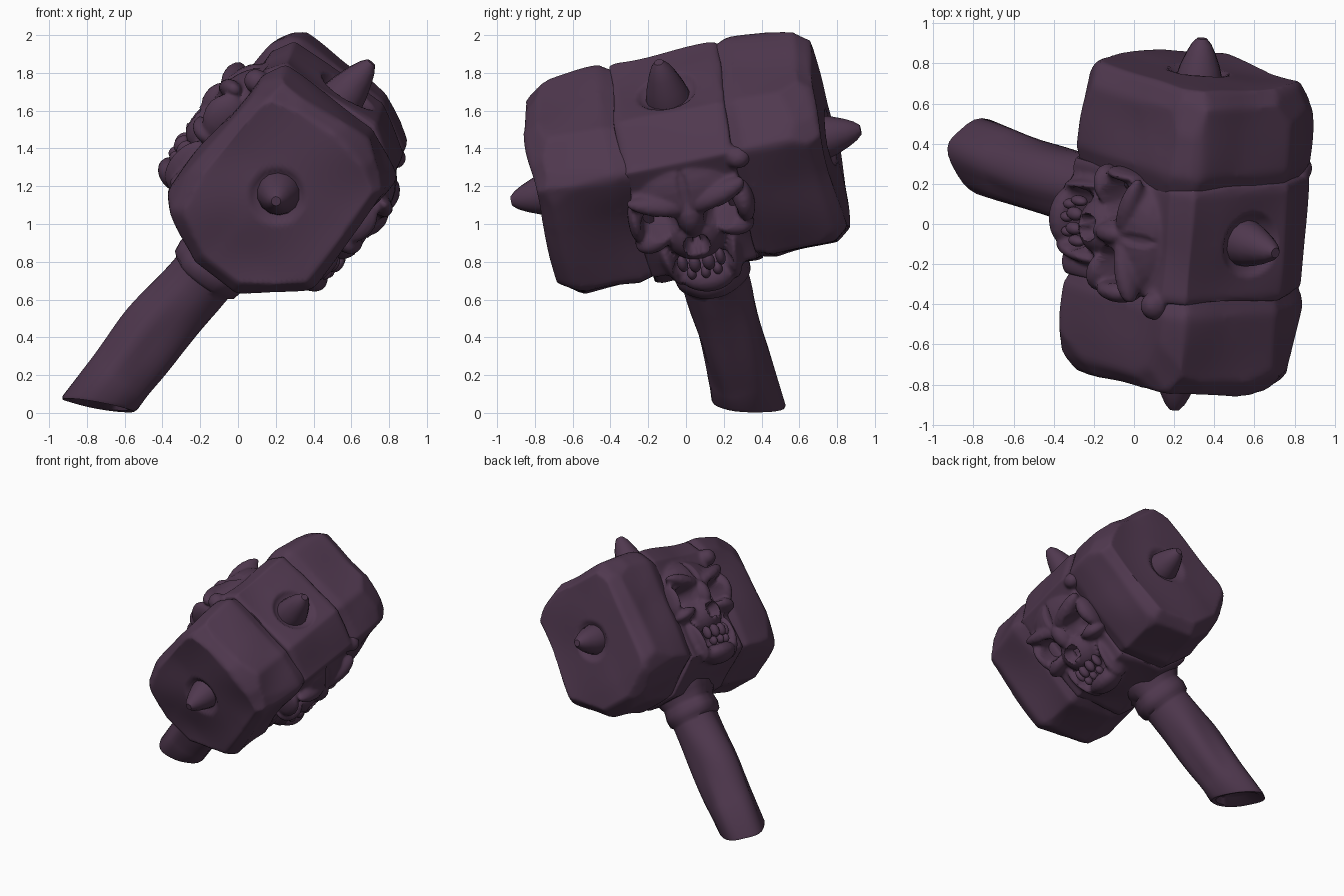
import bpy, bmesh, math, random
from mathutils import Vector, Matrix, noise

if "Cube" in bpy.data.objects:
    bpy.data.objects.remove(bpy.data.objects["Cube"])

# Hammer frame: local X along the head, Z up the handle, Y towards the upper face
A = Vector((.073, .977, .2)).normalized()
U = Vector((.61, -.203, .766))
U = (U - A * U.dot(A)).normalized()
Y = U.cross(A)
M = Matrix.Translation((.27, 0, 1.31)) @ Matrix((A, Y, U)).transposed().to_4x4()
random.seed(5)

stone = bpy.data.materials.new("dark purple stone")
stone.diffuse_color = (.08, .04, .078, 1)
stone.use_nodes = True
stone.node_tree.nodes["Principled BSDF"].inputs["Base Color"].default_value = stone.diffuse_color


def finish(name, me, angle=50):
    me.materials.clear()
    me.materials.append(stone)
    me.shade_smooth()
    me.set_sharp_from_angle(angle=math.radians(angle))
    ob = bpy.data.objects.new(name, me)
    bpy.context.collection.objects.link(ob)
    return ob


def to_mesh(bm, name):
    bmesh.ops.recalc_face_normals(bm, faces=bm.faces)
    me = bpy.data.meshes.new(name)
    bm.to_mesh(me)
    bm.free()
    return me


def hull(bm, profile, stations, chips=0):
    """Convex block: the profile scaled at each station along X, with corners chipped off."""
    pts = [Vector((x, -w * s, u * s)) for x, s in stations for w, u in profile]
    res = bmesh.ops.convex_hull(bm, input=[bm.verts.new(p) for p in pts])
    bmesh.ops.delete(bm, geom=res["geom_interior"], context='VERTS')
    outer = stations[-1][0]
    for i in range(chips):
        t = random.uniform(0, math.tau)
        d = Vector((math.copysign(random.uniform(-.1, .9), outer), math.cos(t), math.sin(t))).normalized()
        far = max(v.co.dot(d) for v in bm.verts)
        cut = bmesh.ops.bisect_plane(bm, geom=bm.verts[:] + bm.edges[:] + bm.faces[:], clear_outer=True,
                                     plane_co=d * (far - random.uniform(.01, .03)), plane_no=d)
        bmesh.ops.holes_fill(bm, edges=[e for e in bm.edges if e.is_boundary], sides=0)


def blob(bm, c, r, tilt=0):
    mat = Matrix.Translation(c) @ Matrix.Rotation(tilt, 4, 'Y') @ Matrix.Diagonal((*r, 1))
    bmesh.ops.create_uvsphere(bm, u_segments=20, v_segments=12, radius=1, matrix=mat)


def sculpt(name, bm, voxel, smooth, amp, freq, dents):
    """Fuse the parts, soften them, roughen the stone and press in the dents."""
    ob = finish(name, to_mesh(bm, name))
    mod = ob.modifiers.new("fuse", 'REMESH')
    mod.mode, mod.voxel_size = 'VOXEL', voxel
    mod = ob.modifiers.new("soften", 'SMOOTH')
    mod.factor, mod.iterations = .5, smooth
    dg = bpy.context.evaluated_depsgraph_get()
    me = bpy.data.meshes.new_from_object(ob.evaluated_get(dg))
    bpy.data.objects.remove(ob)
    normals = [v.normal.copy() for v in me.vertices]
    for v, n in zip(me.vertices, normals):
        p = v.co.copy()
        v.co += n * amp * noise.noise((p + Vector((7.3, 2.1, 4.7))) * freq)
        for axis, c, r, depth in dents:
            e, d = Vector(axis), p - Vector(c)
            if d.dot(e) < -.12:
                continue
            d -= e * d.dot(e)
            k = math.sqrt(sum((d[i] / r[i]) ** 2 for i in range(3)))
            if k < 1:
                v.co -= e * depth * (1 - k ** 5)
    me.transform(M)
    return finish(name, me, 60)


def loft(name, rings, angle=50):
    bm = bmesh.new()
    loops = [[bm.verts.new(p) for p in ring] for ring in rings]
    for a, b in zip(loops, loops[1:]):
        for i in range(len(a)):
            j = (i + 1) % len(a)
            bm.faces.new((a[i], a[j], b[j], b[i]))
    bm.faces.new(loops[0][::-1])
    bm.faces.new(loops[-1])
    return finish(name, to_mesh(bm, name), angle)


def circle(r, z, n):
    return [Vector((r * math.cos(t * math.tau / n), r * math.sin(t * math.tau / n), z)) for t in range(n)]


# End blocks of the head, dished around the end spikes
profile = [(-.43, .37), (-.36, .48), (.2, .51), (.45, .37), (.46, -.34),
           (.17, -.585), (-.12, -.585), (-.44, -.4)]
for s, name in ((-1, "front_head_block"), (1, "back_head_block")):
    bm = bmesh.new()
    hull(bm, profile, [(s * .2, .9), (s * .295, .95), (s * .36, 1.015), (s * .7, 1), (s * .78, .88)], 16)
    sculpt(name, bm, .02, 3, .035, 2.3, [((s, 0, 0), (s * .8, 0, -.01), (1, .15, .15), .035)])

# Middle block with a skull on both faces
bm = bmesh.new()
hull(bm, profile, [(-.295, 1), (-.26, 1.02), (.26, 1.02), (.295, 1)])
dents = [((0, 0, 1), (0, 0, .55), (.165, .165, 1), .04)]
for s in (-1, 1):
    out = (0, s, 0)
    blob(bm, (0, s * .41, .12), (.31, .13, .23))         # cranium
    blob(bm, (0, s * .44, -.12), (.16, .14, .15))        # upper jaw
    blob(bm, (0, s * .43, -.4), (.16, .125, .085))       # chin
    blob(bm, (0, s * .52, .04), (.05, .06, .1))          # nose bridge
    blob(bm, (-s * .32, s * .43, .32), (.07, .07, .06))  # horn stub
    for m in (-1, 1):
        blob(bm, (m * .16, s * .5, .165), (.17, .065, .05), -.3 * m)       # brow
        blob(bm, (m * .22, s * .46, -.075), (.11, .1, .06), .25 * m)       # cheekbone
        blob(bm, (m * .295, s * .45, .05), (.05, .1, .13))                 # temple
        blob(bm, (m * .17, s * .41, -.29), (.05, .12, .17), .15 * m)       # jaw side
        dents.append((out, (m * .165, s * .5, .045), (.1, 1, .09), .14))   # eye socket
        dents.append((out, (m * .024, s * .5, -.105), (.042, 1, .06), .08))  # nostril
    dents.append((out, (0, s * .5, .24), (.03, 1, .1), .02))               # forehead crease
    dents.append((out, (0, s * .5, -.285), (.16, 1, .06), .09))            # mouth
sculpt("middle_block_with_skulls", bm, .014, 3, .03, 2.6, dents)

# Teeth, upper and lower rows on both skulls
bm = bmesh.new()
for s in (-1, 1):
    for x, r in ((-.105, .028), (-.04, .032), (.035, .034), (.1, .026)):
        blob(bm, (x, s * (.525 - 2.5 * x * x), -.255), (r, .035, .05))
    for x in (-.07, .005, .07):
        blob(bm, (x, s * (.515 - 2.5 * x * x), -.325), (.026, .032, .035))
me = to_mesh(bm, "teeth")
me.transform(M)
finish("teeth", me)

# Spikes on both ends and on top
for name, axis, base, k in (("front_spike", (-1, 0, 0), .745, 1.15), ("back_spike", (1, 0, 0), .745, 1.15),
                            ("top_spike", (0, 0, 1), .475, 1.36)):
    axis = Vector(axis)
    place = M @ Matrix.Translation(axis * base) @ axis.to_track_quat('Z', 'Y').to_matrix().to_4x4()
    steps = [(.13, -.08), (.118, 0), (.102, .05), (.074, .11), (.05, .15), (.025, .175)]
    loft(name, [[place @ p for p in circle(r, z * k, 14)] for r, z in steps], 40)

# Handle with collar, cut off aslant near the ground with a hollow end
n = 32
plane_n, plane_p = Vector((.2, .1, 1)), Vector((-.74, .36, .036))


def rough_ring(r, u):
    ring = []
    for p in circle(r, u, n):
        k = 1 + .17 * noise.noise(Vector((p.x * 7, p.y * 7, u * 2.2)))
        ring.append(M @ Vector((p.x * k, p.y * k, u)))
    return ring


def slide(ring, lift):
    return [p + U * ((plane_p - p).dot(plane_n) / plane_n.dot(U) + lift) for p in ring]


rings = [slide(rough_ring(r, -1.6), h) for r, h in ((.03, .07), (.1, .06), (.14, .005), (.17, 0), (.178, .02))]
rings += [rough_ring(.178 - .0004 * i, -1.45 + i * .06) for i in range(12)]
rings += [rough_ring(r, u) for r, u in ((.175, -.765), (.2, -.745), (.21, -.69), (.2, -.65), (.195, -.62),
                                        (.23, -.57), (.25, -.47))]
loft("handle", rings, 45)
